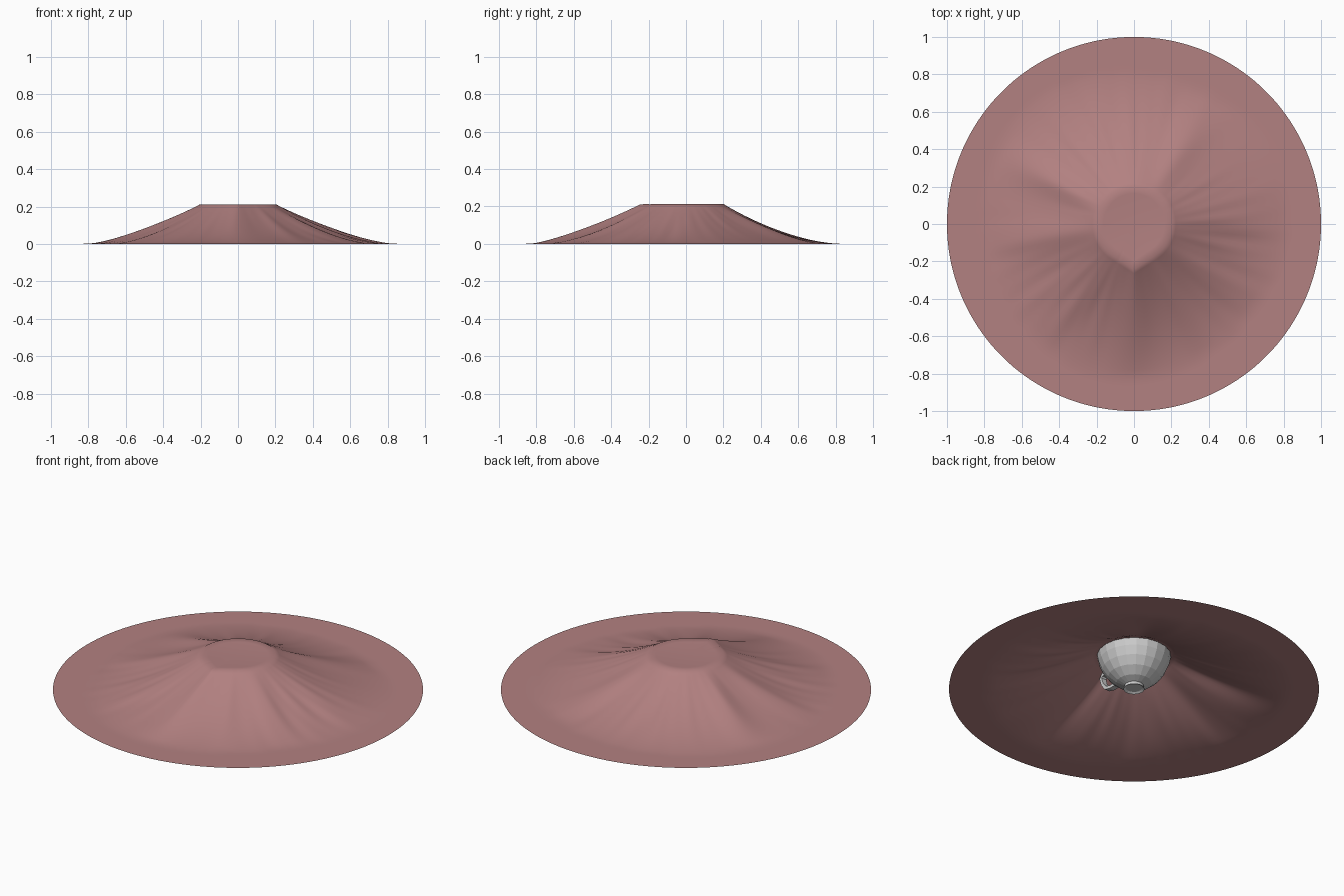
import bpy, bmesh, math
from math import sin, cos, pi

if "Cube" in bpy.data.objects:
    bpy.data.objects.remove(bpy.data.objects["Cube"])


def make_object(name, bm, smooth=False):
    bmesh.ops.recalc_face_normals(bm, faces=bm.faces)
    me = bpy.data.meshes.new(name)
    bm.to_mesh(me)
    bm.free()
    for p in me.polygons:
        p.use_smooth = smooth
    ob = bpy.data.objects.new(name, me)
    bpy.context.collection.objects.link(ob)
    return ob


def bridge(bm, a, b):
    n = len(a)
    for i in range(n):
        bm.faces.new((a[i], a[(i + 1) % n], b[(i + 1) % n], b[i]))


# Cup: lathed low-poly bowl with a small foot and a hollow inside
profile = [(0.045, 0.008), (0.057, 0.0), (0.052, 0.02), (0.095, 0.038), (0.14, 0.075),
           (0.172, 0.12), (0.192, 0.168), (0.2, 0.207), (0.193, 0.207),
           (0.165, 0.122), (0.132, 0.08), (0.08, 0.045)]
SIDES = 20
bm = bmesh.new()
rings = [[bm.verts.new((r * cos(2 * pi * i / SIDES), r * sin(2 * pi * i / SIDES), z))
          for i in range(SIDES)] for r, z in profile]
for a, b in zip(rings, rings[1:]):
    bridge(bm, a, b)
bm.faces.new(rings[0])
bm.faces.new(rings[-1])
make_object("cup", bm)

# Handle: square bar swept round a loop at the front of the cup
path = [(-0.185, 0.165), (-0.215, 0.19), (-0.25, 0.193), (-0.262, 0.175),
        (-0.25, 0.135), (-0.222, 0.1), (-0.185, 0.09), (-0.145, 0.09)]
bm = bmesh.new()
rings = []
for i, (y, z) in enumerate(path):
    y0, z0 = path[max(i - 1, 0)]
    y1, z1 = path[min(i + 1, len(path) - 1)]
    length = math.hypot(y1 - y0, z1 - z0)
    ny, nz = -(z1 - z0) / length, (y1 - y0) / length
    rings.append([bm.verts.new((sx * 0.016, y + s * ny * 0.009, z + s * nz * 0.009))
                  for sx, s in ((-1, -1), (1, -1), (1, 1), (-1, 1))])
for a, b in zip(rings, rings[1:]):
    bridge(bm, a, b)
bm.faces.new(rings[0])
bm.faces.new(rings[-1])
make_object("cup_handle", bm)


# Cloth: round sheet resting on the rim and handle, falling to the ground
def wrap(a):
    return (a + pi) % (2 * pi) - pi


def rest_radius(t):
    # rim circle plus the two straight tangents to the handle tip
    d = abs(wrap(t + pi / 2))
    tangent = math.acos(0.203 / 0.245)
    return 0.203 / cos(d - tangent) if d < tangent else 0.203


# ridges: angle in degrees, width, strength
RIDGES = [(152, 9, 0.022), (188, 10, 0.016), (58, 10, 0.018), (5, 14, 0.010),
          (-35, 8, 0.012), (-90, 9, 0.016), (-130, 12, 0.010), (-62, 5, 0.008)]


def height(r, t):
    r0 = rest_radius(t)
    if r <= r0:
        return 0.212 - 0.006 * (1 - (r / r0) ** 2)
    reach = 0.87 + 0.025 * sin(3 * t + 0.6)
    u = min((r - r0) / (reach - r0), 1)
    z = 0.211 * (1 - u) ** 1.72 - 0.005 * sin(pi * u)
    # broad folds
    fold = sum(s * math.exp(-(wrap(t - math.radians(a)) / math.radians(w)) ** 2)
               for a, w, s in RIDGES)
    z += fold * sin(pi * min(u * 1.15, 1))
    # fine creases that drift sideways as they run out
    crease = (sin(23 * t + 3 * r) + 0.7 * sin(41 * t - 5 * r + 1)
              + 0.5 * sin(17 * t + 9 * r + 2))
    patch = 0.5 + 0.5 * sin(3 * t + 4 * r)
    z += 0.0018 * crease * patch * sin(pi * u)
    return max(z, 0.0008)


SEG, INNER, OUTER = 180, 5, 38
bm = bmesh.new()
centre = bm.verts.new((0, 0, height(0, 0)))
rings = []
for k in range(1, INNER + OUTER + 1):
    ring = []
    for i in range(SEG):
        t = 2 * pi * i / SEG
        r0 = rest_radius(t)
        r = r0 * k / INNER if k <= INNER else r0 + (1 - r0) * (k - INNER) / OUTER
        z = height(r, t) if k < INNER + OUTER else 0.0008
        ring.append(bm.verts.new((r * cos(t), r * sin(t), z)))
    rings.append(ring)
for i in range(SEG):
    bm.faces.new((centre, rings[0][i], rings[0][(i + 1) % SEG]))
for a, b in zip(rings, rings[1:]):
    bridge(bm, a, b)
cloth = make_object("draped_cloth", bm, smooth=True)
if sum(p.normal.z for p in cloth.data.polygons) < 0:
    cloth.data.flip_normals()
mat = bpy.data.materials.new("dusty_rose")
mat.diffuse_color = (0.45, 0.22, 0.22, 1)
mat.use_nodes = True
mat.node_tree.nodes["Principled BSDF"].inputs["Base Color"].default_value = mat.diffuse_color
cloth.data.materials.append(mat)
